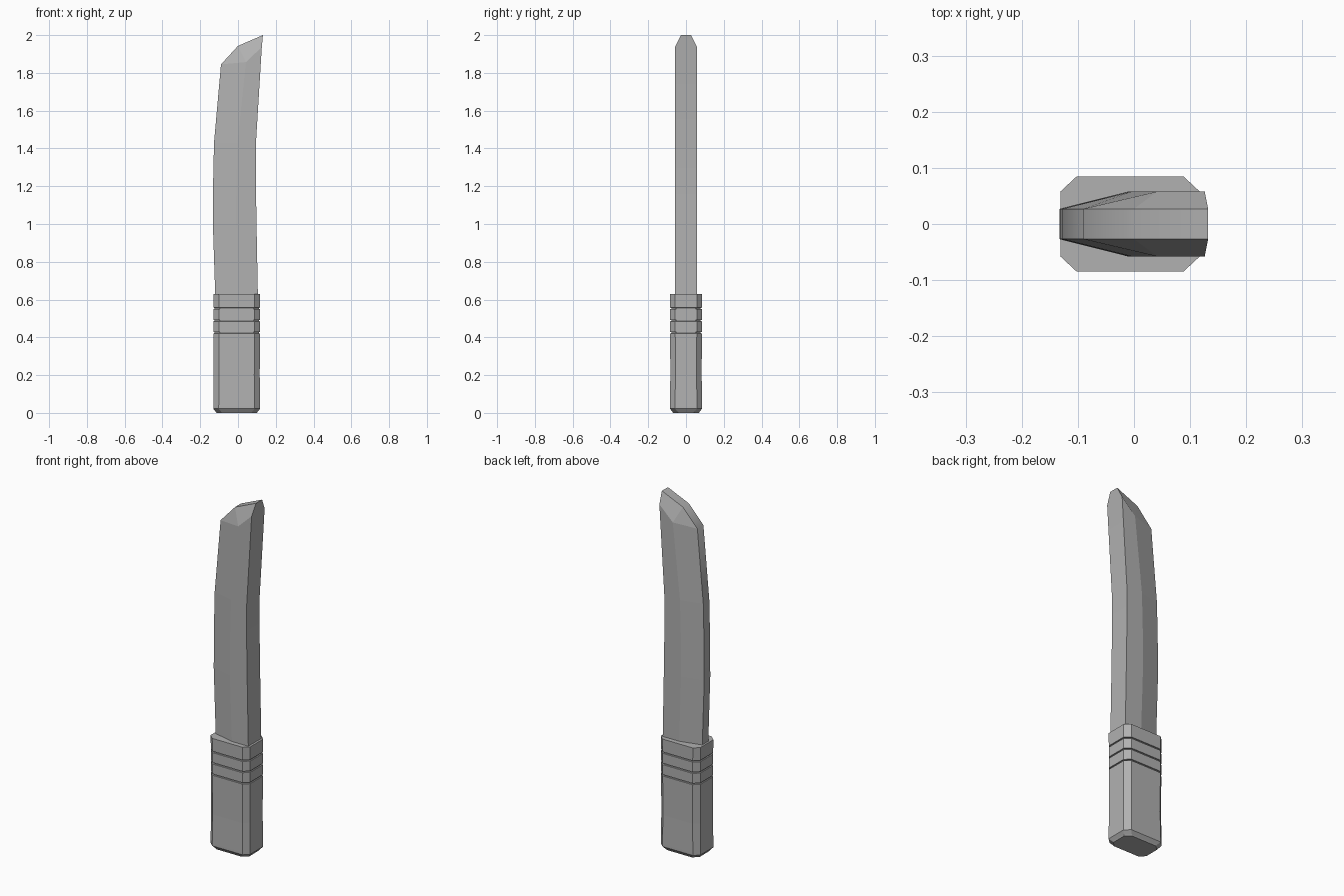
import bpy, bmesh, math

if "Cube" in bpy.data.objects:
    bpy.data.objects.remove(bpy.data.objects["Cube"])

grey = bpy.data.materials.new("dark_grey")
grey.diffuse_color = (0.44, 0.44, 0.44, 1)
grey.use_nodes = True
grey.node_tree.nodes["Principled BSDF"].inputs["Base Color"].default_value = grey.diffuse_color


def finish(name, bm):
    bmesh.ops.recalc_face_normals(bm, faces=bm.faces)
    # narrow curved strips of the blade are smooth, the broad faces stay flat
    if name == "blade":
        for f in bm.faces:
            f.smooth = abs(f.normal.y) < 0.1
        for e in bm.edges:
            e.smooth = e.calc_face_angle(0) < math.radians(45)
    me = bpy.data.meshes.new(name)
    bm.to_mesh(me)
    bm.free()
    me.materials.append(grey)
    ob = bpy.data.objects.new(name, me)
    bpy.context.collection.objects.link(ob)


def add_ring(bm, pts):
    return [bm.verts.new(p) for p in pts]


def bridge(bm, a, b):
    n = len(a)
    for i in range(n):
        bm.faces.new((a[i], a[(i + 1) % n], b[(i + 1) % n], b[i]))


# handle: chamfered rectangular rings, stacked with three grooves
def handle_section(z, inset):
    cx, hx, hy = -0.007, 0.125 - inset, 0.086 - inset
    kx, ky = hx - 0.029, hy - 0.027
    return [(cx + x, y, z) for x, y in (
        (hx, -ky), (hx, ky), (kx, hy), (-kx, hy),
        (-hx, ky), (-hx, -ky), (-kx, -hy), (kx, -hy))]


profile = [(0, 0.018), (0.006, 0.014), (0.022, 0.001), (0.035, 0.001), (0.2, 0.003)]
for z in (0.425, 0.489, 0.553):
    profile += [(z - 0.004, 0.002), (z - 0.003, 0.008), (z + 0.003, 0.008), (z + 0.004, 0.002)]
profile += [(0.63, 0.001)]

bm = bmesh.new()
rings = [add_ring(bm, handle_section(*p)) for p in profile]
for a, b in zip(rings, rings[1:]):
    bridge(bm, a, b)
bm.faces.new(rings[0])
bm.faces.new(rings[-1])
finish("handle", bm)

# blade: flat spine, ridge line and narrow blunt edge, each as (x, z)
EDGE_Y, BODY_Y = 0.027, 0.058
stations = [
    ((-0.119, 0.58), (0.004, 0.58), (0.106, 0.58)),
    ((-0.133, 1.00), (-0.010, 1.00), (0.098, 1.00)),
    ((-0.132, 1.20), (-0.009, 1.20), (0.095, 1.20)),
    ((-0.127, 1.43), (-0.003, 1.43), (0.095, 1.43)),
    ((-0.090, 1.845), (0.042, 1.857), (0.126, 1.937)),
]
bm = bmesh.new()
rings = []
for e, r, s in stations:
    half = [(e, EDGE_Y), (r, BODY_Y), (s, BODY_Y)]
    pts = [(p[0], -y, p[1]) for p, y in half]
    pts += [(p[0], y, p[1]) for p, y in reversed(half)]
    rings.append(add_ring(bm, pts))
for a, b in zip(rings, rings[1:]):
    bridge(bm, a, b)
bm.faces.new(rings[0])

# bevelled tip
mid = add_ring(bm, [(0.0, y, 1.943) for y in (-EDGE_Y, EDGE_Y)])
tip = add_ring(bm, [(0.132, y, 2.0) for y in (-EDGE_Y, EDGE_Y)])
e0, r0, s0, s1, r1, e1 = rings[-1]
for e, r, s, m, t in ((e0, r0, s0, mid[0], tip[0]), (e1, r1, s1, mid[1], tip[1])):
    bm.faces.new((e, r, m))
    bm.faces.new((r, s, t, m))
bm.faces.new((e0, mid[0], mid[1], e1))
bm.faces.new((mid[0], tip[0], tip[1], mid[1]))
bm.faces.new((s0, s1, tip[1], tip[0]))
finish("blade", bm)
